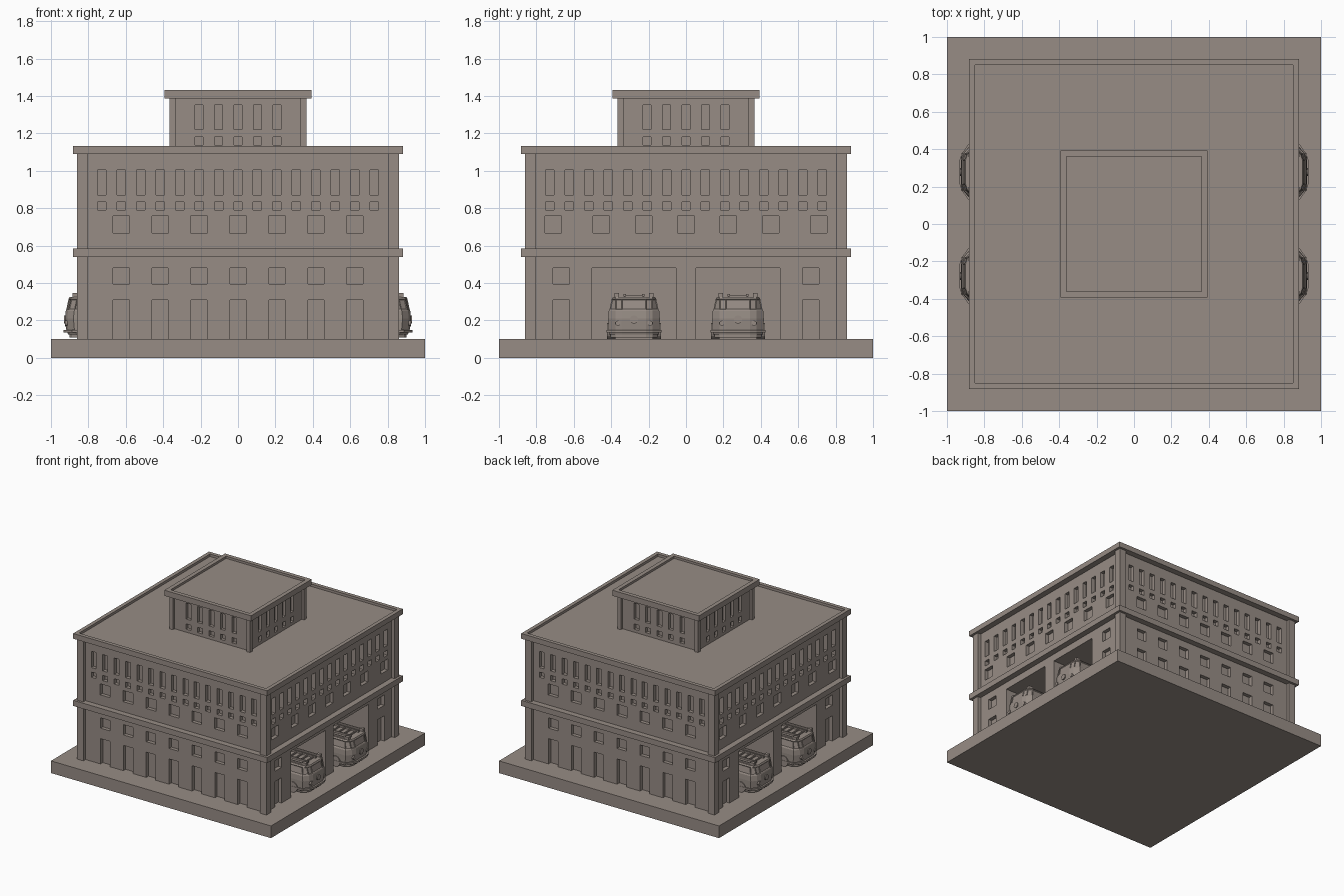
import bpy, bmesh
from math import pi
from mathutils import Matrix, Vector

if "Cube" in bpy.data.objects:
    bpy.data.objects.remove(bpy.data.objects["Cube"], do_unlink=True)

stone = bpy.data.materials.new("warm grey stone")
stone.use_nodes = True
COLOUR = (0.31, 0.265, 0.235, 1)
stone.diffuse_color = COLOUR
stone.node_tree.nodes["Principled BSDF"].inputs["Base Color"].default_value = COLOUR


def add_box(bm, x, y, z, turn=0):
    """Box from (min, max) pairs, turned about z by quarter turns."""
    size = [b - a for a, b in (x, y, z)]
    mid = [(a + b) / 2 for a, b in (x, y, z)]
    m = Matrix.Rotation(turn * pi / 2, 4, "Z") @ Matrix.Translation(mid) @ Matrix.Diagonal((*size, 1))
    bmesh.ops.create_cube(bm, size=1, matrix=m)


def add_cylinder(bm, centre, radius, depth, axis, sides=20):
    m = Matrix.Translation(centre) @ Matrix.Rotation(pi / 2, 4, axis)
    bmesh.ops.create_cone(bm, cap_ends=True, segments=sides, radius1=radius,
                          radius2=radius, depth=depth, matrix=m)


def to_mesh(bm, name):
    mesh = bpy.data.meshes.new(name)
    bm.to_mesh(mesh)
    bm.free()
    mesh.materials.append(stone)
    return mesh


def to_object(mesh, name):
    ob = bpy.data.objects.new(name, mesh)
    bpy.context.collection.objects.link(ob)
    return ob


def slab(name, half, z, rim=0, sink=0):
    """Square slab, optionally with a raised rim around its top."""
    bm = bmesh.new()
    add_box(bm, (-half, half), (-half, half), z)
    if rim:
        bm.faces.ensure_lookup_table()
        top = max(bm.faces, key=lambda f: f.calc_center_median().z)
        bmesh.ops.inset_region(bm, faces=[top], thickness=rim)
        bmesh.ops.extrude_face_region(bm, geom=[])
        ring = bmesh.ops.extrude_discrete_faces(bm, faces=[top])["faces"]
        bmesh.ops.translate(bm, verts=ring[0].verts, vec=(0, 0, -sink))
    return to_object(to_mesh(bm, name), name)


def corner_piers(name, outer, inner, z):
    bm = bmesh.new()
    for turn in range(4):
        add_box(bm, (inner, outer), (inner, outer), z, turn)
    return to_object(to_mesh(bm, name), name)


def carve(target, bm):
    cutter = to_object(to_mesh(bm, "cutter"), "cutter")
    cutter.hide_render = True
    mod = target.modifiers.new("openings", "BOOLEAN")
    mod.operation, mod.solver, mod.object = "DIFFERENCE", "EXACT", cutter
    bpy.context.view_layer.objects.active = target
    bpy.ops.object.modifier_apply(modifier=mod.name)
    bpy.data.objects.remove(cutter, do_unlink=True)


def openings(bm, centres, width, z, wall, depth, turn):
    for c in centres:
        add_box(bm, (c - width / 2, c + width / 2), (-wall - 0.1, -wall + depth), z, turn)


def row(count, pitch):
    return [(i - (count - 1) / 2) * pitch for i in range(count)]


# Ground slab, walls and cornices
slab("ground_slab", 1, (0, 0.1))
WALL, TOWER = 0.833, 0.345
walls = slab("main_walls", WALL, (0.1, 1.1))
corner_piers("main_corner_piers", 0.862, 0.803, (0.1, 1.1))
slab("middle_cornice", 0.881, (0.538, 0.584))
slab("main_roof", 0.881, (1.09, 1.133), 0.044, 0.02)
tower = slab("tower_walls", TOWER, (1.1, 1.4))
corner_piers("tower_corner_piers", 0.367, 0.335, (1.1, 1.4))
slab("tower_roof", 0.394, (1.387, 1.433), 0.048, 0.018)

# Windows, doors and vehicle bays of the main block
cut = bmesh.new()
BAY = 0.278
for turn in range(4):
    side = turn % 2 == 1
    openings(cut, row(15, 0.104), 0.045, (0.87, 1.004), WALL, 0.03, turn)
    openings(cut, row(15, 0.104), 0.045, (0.79, 0.833), WALL, 0.03, turn)
    mids = [-0.71, -0.453, -0.226, 0, 0.226, 0.453, 0.71] if side else row(7, 0.208)
    openings(cut, mids, 0.09, (0.667, 0.758), WALL, 0.03, turn)
    lows = [-0.667, 0.667] if side else row(7, 0.208)
    openings(cut, lows, 0.086, (0.394, 0.479), WALL, 0.03, turn)
    openings(cut, lows, 0.086, (0.05, 0.308), WALL, 0.03, turn)
    if side:
        openings(cut, [-BAY, BAY], 0.45, (0.05, 0.479), WALL, 0.5, turn)
carve(walls, cut)

# Tower windows
cut = bmesh.new()
for turn in range(4):
    openings(cut, row(5, 0.104), 0.043, (1.221, 1.352), TOWER, 0.025, turn)
    openings(cut, row(5, 0.104), 0.043, (1.138, 1.181), TOWER, 0.025, turn)
carve(tower, cut)

# Fire engine, facing +x, lofted from plan outlines
REAR = 0.39


def outline(bm, z, half, nose):
    pts = [(nose, 0.065), (nose - 0.012, 0.1), (nose - 0.045, half), (0.73, half), (REAR, half)]
    loop = pts + [(x, -y) for x, y in reversed(pts)]
    return [bm.verts.new((x, y, z)) for x, y in loop]


def loft(bm, levels):
    rings = [outline(bm, *lv) for lv in levels]
    bands = []
    for low, high in zip(rings, rings[1:]):
        bands.append([bm.faces.new((low[i], high[i], high[i - 1], low[i - 1]))
                      for i in range(len(low))])
    bm.faces.new(rings[0])
    bm.faces.new(rings[-1])
    bmesh.ops.recalc_face_normals(bm, faces=bm.faces[:])
    return bands


parts = {}
bm = bmesh.new()
bands = loft(bm, [(0.125, 0.134, 0.908), (0.155, 0.137, 0.92), (0.21, 0.138, 0.925),
                  (0.25, 0.135, 0.921), (0.258, 0.131, 0.918), (0.315, 0.119, 0.906),
                  (0.326, 0.112, 0.9)])
glass = [f for f in bands[4] if f.calc_center_median().x > 0.75]
bmesh.ops.inset_individual(bm, faces=glass, thickness=0.006, depth=-0.004)
parts["engine_body"] = bm

bm = bmesh.new()
loft(bm, [(0.135, 0.146, 0.932), (0.15, 0.146, 0.932)])
parts["engine_bumper"] = bm

bm = bmesh.new()
loft(bm, [(0.108, 0.125, 0.9), (0.135, 0.125, 0.9)])
parts["engine_skirt"] = bm

bm = bmesh.new()
for x in (0.79, 0.49):
    for s in (-1, 1):
        add_cylinder(bm, (x, s * 0.122, 0.143), 0.043, 0.045, "X")
parts["engine_wheels"] = bm

bm = bmesh.new()
add_cylinder(bm, (0.925, 0, 0.205), 0.022, 0.012, "Y")
for s in (-1, 1):
    add_cylinder(bm, (0.918, s * 0.085, 0.185), 0.014, 0.016, "Y")
parts["engine_lamps"] = bm

# Roof ladder with rungs, and beacons at the front corners
bm = bmesh.new()
for s in (-1, 1):
    add_box(bm, (0.42, 0.87), (s * 0.05 - 0.006, s * 0.05 + 0.006), (0.328, 0.342))
    add_box(bm, (0.42, 0.86), (s * 0.095 - 0.005, s * 0.095 + 0.005), (0.322, 0.338))
    add_box(bm, (0.85, 0.885), (s * 0.092 - 0.013, s * 0.092 + 0.013), (0.322, 0.347))
for i in range(9):
    x = 0.44 + i * 0.05
    add_box(bm, (x, x + 0.01), (-0.05, 0.05), (0.324, 0.336))
parts["engine_roof_ladder"] = bm

for name, bm in parts.items():
    mesh = to_mesh(bm, name)
    for side, turn in (("left", 0), ("right", pi)):
        for place, y in (("front", -BAY), ("back", BAY)):
            ob = to_object(mesh, f"{side}_{place}_{name}")
            ob.matrix_world = Matrix.Translation(Vector((0, y, 0))) @ Matrix.Rotation(turn, 4, "Z")
